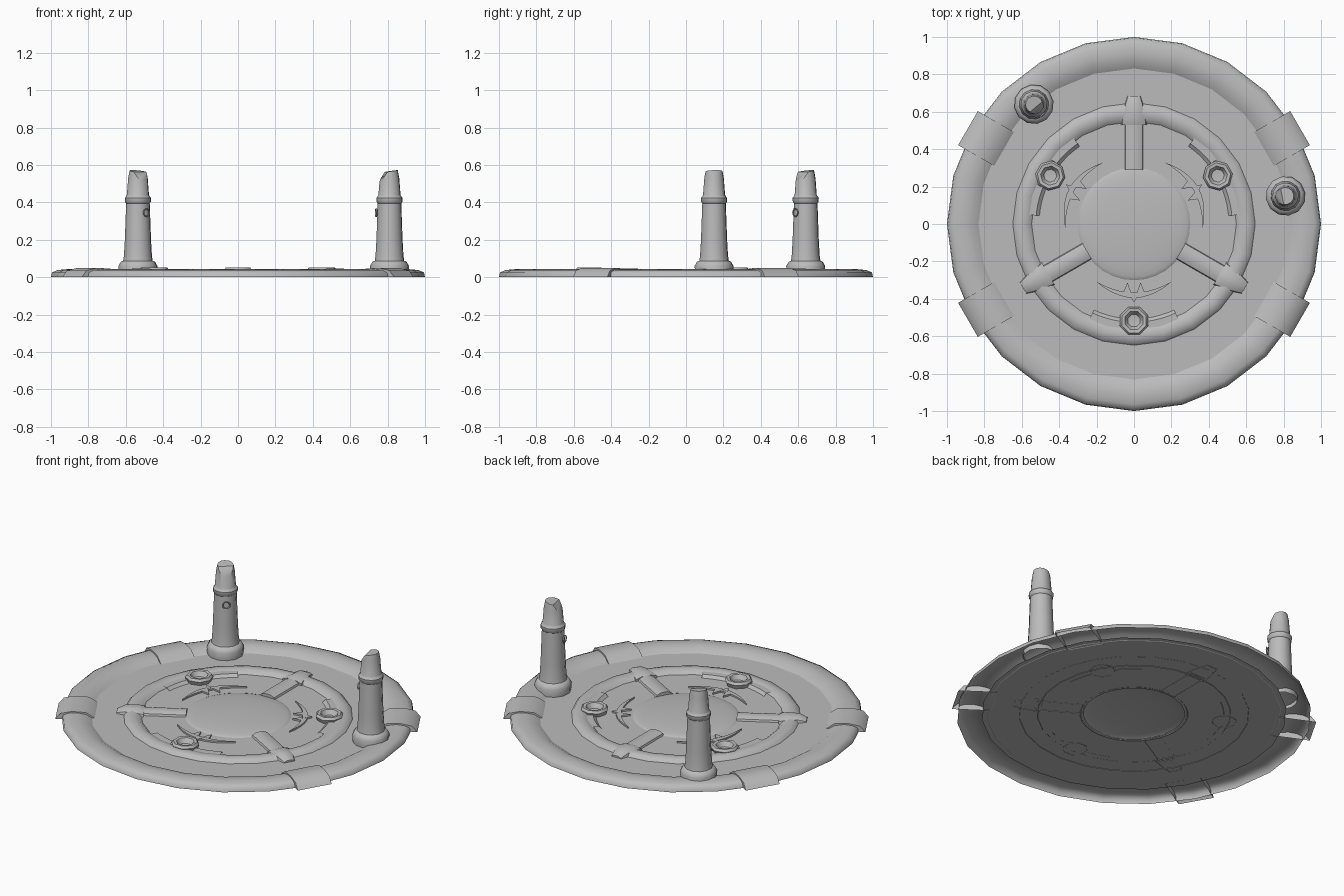
import bpy, bmesh, math
from mathutils import Matrix, Vector

cube = bpy.data.objects.get("Cube")
if cube:
    bpy.data.objects.remove(cube, do_unlink=True)

stone = bpy.data.materials.new("grey_stone")
stone.use_nodes = True
GREY = (0.5, 0.5, 0.5, 1)
stone.diffuse_color = GREY
stone.node_tree.nodes["Principled BSDF"].inputs["Base Color"].default_value = GREY


def finish(name, bm, smooth=35, place=None):
    """Turn a bmesh into a named, shaded object."""
    if place:
        bmesh.ops.transform(bm, matrix=place, verts=bm.verts)
    me = bpy.data.meshes.new(name)
    bm.to_mesh(me)
    bm.free()
    me.materials.append(stone)
    ob = bpy.data.objects.new(name, me)
    bpy.context.collection.objects.link(ob)
    bpy.ops.object.select_all(action="DESELECT")
    ob.select_set(True)
    bpy.context.view_layer.objects.active = ob
    if smooth:
        bpy.ops.object.shade_smooth_by_angle(angle=math.radians(smooth))
    return ob


def lathe(profile, sides, start=0.0, sweep=math.tau):
    """Spin an (r, z) profile, listed from outside/bottom to inside/top."""
    bm = bmesh.new()
    closed = sweep > 6.28
    count = sides if closed else sides + 1
    rings = []
    for i in range(count):
        a = start + sweep * i / sides
        rings.append([bm.verts.new((r * math.cos(a), r * math.sin(a), z)) for r, z in profile])
    for i in range(sides):
        p, q = rings[i], rings[(i + 1) % count]
        for j in range(len(profile) - 1):
            bm.faces.new((p[j], q[j], q[j + 1], p[j + 1]))
    bmesh.ops.remove_doubles(bm, verts=bm.verts, dist=1e-5)
    return bm


def loft(sections):
    """Skin open cross-sections and close the two ends."""
    bm = bmesh.new()
    rows = [[bm.verts.new(p) for p in s] for s in sections]
    for a, b in zip(rows, rows[1:]):
        for j in range(len(a) - 1):
            bm.faces.new((a[j], b[j], b[j + 1], a[j + 1]))
    bm.faces.new(rows[0])
    bm.faces.new(rows[-1][::-1])
    bmesh.ops.recalc_face_normals(bm, faces=bm.faces)
    return bm


def beam(stations):
    """Bevelled bar along +x from (x, half width, height) stations."""
    return loft([[(x, -w, 0.012), (x, -w * 0.9, h * 0.7), (x, -w * 0.4, h),
                  (x, w * 0.4, h), (x, w * 0.9, h * 0.7), (x, w, 0.012)]
                 for x, w, h in stations])


def turn(degrees):
    return Matrix.Rotation(math.radians(degrees), 4, "Z")


# Platform: floor, outer rim, inner ring and central dome
finish("floor", lathe([(0.86, 0.014), (0.285, 0.014)], 24))
finish("outer_rim", lathe([(1, 0), (0.995, 0.025), (0.965, 0.038), (0.915, 0.043),
                           (0.865, 0.034), (0.828, 0.012)], 24), 60)
finish("inner_ring", lathe([(0.65, 0.012), (0.635, 0.03), (0.6, 0.037),
                            (0.565, 0.03), (0.545, 0.012)], 24), 60)
dome = [(0.305 * math.cos(t), 0.01 + 0.028 * math.sin(t))
        for t in (math.pi / 2 * k / 8 for k in range(9))]
finish("central_dome", lathe(dome, 32), 80)

# Clamps over the outer rim
for i, angle in enumerate((30, 150, 210, 330)):
    shape = [(1.025, 0), (0.995, 0.036), (0.93, 0.05), (0.85, 0.046), (0.8, 0.012)]
    finish(f"rim_clamp_{i + 1}", loft([[(r, y, z) for r, z in shape] for y in (-0.105, 0.105)]),
           40, turn(angle))

# Three spokes with wide end caps
for i, angle in enumerate((90, 210, 330)):
    finish(f"spoke_{i + 1}", beam([(0.29, 0.05, 0.036), (0.56, 0.05, 0.036)]), 40, turn(angle))
    finish(f"spoke_cap_{i + 1}", beam([(0.53, 0.07, 0.036), (0.56, 0.066, 0.046),
                                       (0.64, 0.05, 0.046), (0.685, 0.035, 0.025)]),
           40, turn(angle))

# Three cups, each with a raised pad and a winged crescent ornament
for i, angle in enumerate((30, 150, 270)):
    cup = lathe([(0.07, 0.012), (0.08, 0.038), (0.07, 0.052), (0.052, 0.05), (0.035, 0.022),
                 (0, 0.018)], 8, math.pi / 8)
    finish(f"cup_{i + 1}", cup, 50, turn(angle) @ Matrix.Translation((0.517, 0, 0)))

    for side in (-1, 1):
        pad = lathe([(0.58, 0.03), (0.525, 0.03), (0.505, 0.012)], 5,
                    math.radians(8 if side > 0 else -25), math.radians(17))
        finish(f"ring_pad_{i + 1}_{'left' if side > 0 else 'right'}", pad, 30, turn(angle))

    bm = bmesh.new()
    steps = 10
    outer, inner = [], []
    for k in range(steps + 1):
        u = 2 * k / steps - 1
        thick = 0.028 * (1 - u * u)
        x = 0.395 - 0.085 * u * u
        outer.append(bm.verts.new((x, 0.2 * u, 0.02)))
        inner.append(bm.verts.new((x - thick - 0.001, 0.2 * u, 0.02)))
    for k in range(steps):
        bm.faces.new((inner[k], outer[k], outer[k + 1], inner[k + 1]))
    spikes = [[(0.38, -0.022), (0.42, 0), (0.38, 0.022)]]
    for s in (-1, 1):
        spikes.append([(0.368, s * 0.015), (0.312, s * 0.035), (0.362, s * 0.055)])
    for s in spikes:
        bm.faces.new([bm.verts.new((x, y, 0.021)) for x, y in s])
    bmesh.ops.recalc_face_normals(bm, faces=bm.faces)
    for f in bm.faces:
        f.normal_update()
        if f.normal.z < 0:
            f.normal_flip()
    walls = bmesh.ops.extrude_face_region(bm, geom=bm.faces[:])
    tops = [v for v in walls["geom"] if isinstance(v, bmesh.types.BMVert)]
    bmesh.ops.translate(bm, vec=(0, 0, 0.004), verts=tops)
    bmesh.ops.translate(bm, vec=(0, 0, -0.006), verts=[v for v in bm.verts if v not in tops])
    finish(f"crescent_{i + 1}", bm, 0, turn(angle))

# Two broken pillars, the break and hanging hoop facing the centre
shaft = [(0.102, 0.014), (0.106, 0.06), (0.093, 0.082), (0.08, 0.088), (0.076, 0.115),
         (0.071, 0.2), (0.064, 0.395), (0.07, 0.402), (0.071, 0.424), (0.063, 0.434),
         (0.06, 0.44), (0.053, 0.53), (0.045, 0.572), (0, 0.575)]
for name, x, y in (("right", -0.535, 0.64), ("left", 0.81, 0.15)):
    place = Matrix.Translation((x, y, 0)) @ turn(math.degrees(math.atan2(-y, -x)))
    bm = lathe(shaft, 12)
    # Slice the broken top with a steep and a shallow plane
    for point, normal in (((0.02, 0, 0.56), (0.75, 0, 0.5)), ((0, 0, 0.566), (0.15, 0, 1))):
        cut = bmesh.ops.bisect_plane(bm, geom=bm.verts[:] + bm.edges[:] + bm.faces[:],
                                     plane_co=point, plane_no=Vector(normal), clear_outer=True)
        rim = [e for e in cut["geom_cut"] if isinstance(e, bmesh.types.BMEdge)]
        bmesh.ops.holes_fill(bm, edges=rim, sides=0)
    finish(f"pillar_{name}", bm, 40, place)

    hoop = lathe([(0.02 + 0.004 * math.cos(t), 0.004 * math.sin(t))
                  for t in (math.tau * k / 6 for k in range(7))], 12)
    finish(f"hoop_{name}", hoop, 60,
           place @ Matrix.Translation((0.072, 0, 0.345)) @ Matrix.Rotation(math.pi / 2, 4, "Y"))
